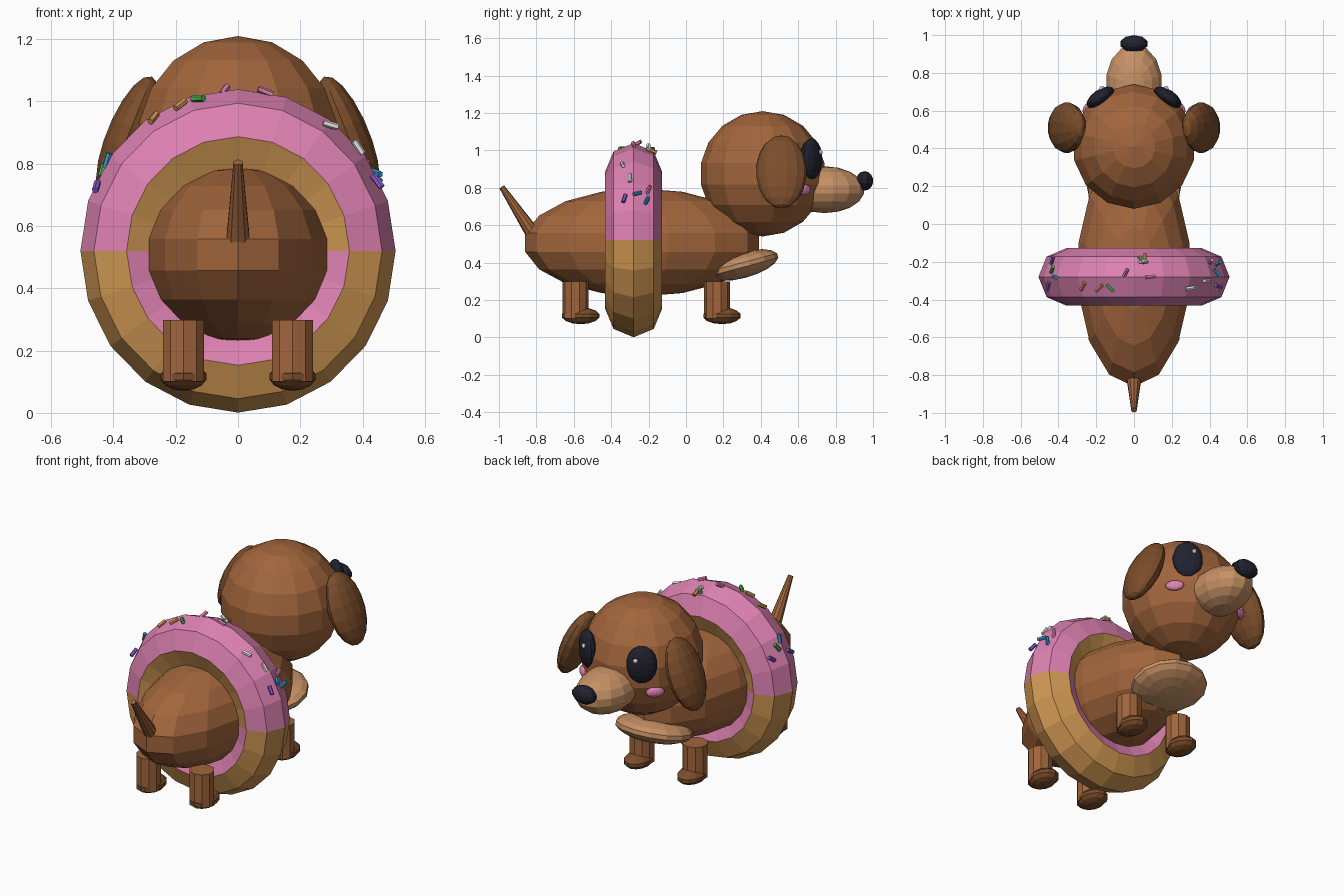
import bpy, math, random
from mathutils import Matrix, Vector, Euler

random.seed(4)
cube = bpy.data.objects.get("Cube")
if cube:
    bpy.data.objects.remove(cube, do_unlink=True)


def material(name, r, g, b):
    m = bpy.data.materials.new(name)
    m.use_nodes = True
    m.diffuse_color = (r, g, b, 1)
    m.node_tree.nodes["Principled BSDF"].inputs["Base Color"].default_value = (r, g, b, 1)
    return m


fur = material("fur_brown", .36, .13, .045)
dark_fur = material("dark_brown", .2, .075, .024)
tan = material("tan", .56, .28, .13)
black = material("near_black", .015, .016, .03)
white = material("white", .85, .85, .85)
pink = material("icing_pink", .72, .22, .44)
dough = material("dough", .63, .31, .085)
green = material("green", .08, .45, .08)
purple = material("purple", .25, .1, .6)
blue = material("blue", .04, .32, .65)


def finish(name, mat, rot=(0, 0, 0)):
    ob = bpy.context.object
    ob.name = ob.data.name = name
    ob.rotation_euler = [math.radians(a) for a in rot]
    ob.data.materials.append(mat)
    return ob


def ball(name, mat, loc, radii, rot=(0, 0, 0), segments=14, rings=9):
    bpy.ops.mesh.primitive_uv_sphere_add(segments=segments, ring_count=rings, radius=1, location=loc)
    ob = finish(name, mat, rot)
    ob.scale = radii
    return ob


def rod(name, mat, start, end, r1, r2, sides=10):
    a, b = Vector(start), Vector(end)
    bpy.ops.mesh.primitive_cone_add(vertices=sides, radius1=r1, radius2=r2,
                                    depth=(b - a).length, location=(a + b) / 2)
    ob = finish(name, mat)
    ob.rotation_euler = (b - a).to_track_quat('Z', 'Y').to_euler()
    return ob


# Body, head and face
ball("body", fur, (0, -.235, .508), (.305, .635, .288))
ball("head", fur, (0, .41, .875), (.33, .335, .335))
ball("muzzle", tan, (0, .74, .79), (.153, .215, .125))
ball("nose", black, (0, .955, .837), (.077, .046, .052), segments=10, rings=7)
ball("chest_patch", tan, (0, .3, .387), (.22, .2, .07), (15, 0, 0))
rod("tail", fur, (0, -.815, .55), (0, -.985, .805), .04, .015)

# Paired parts
for side, s in (("left", 1), ("right", -1)):
    ball(side + "_ear", dark_fur, (s * .355, .51, .885), (.07, .135, .21), (0, -s * 22, 0))
    ball(side + "_eye", black, (s * .178, .67, .955), (.085, .042, .11), (0, 0, -s * 34))
    ball(side + "_eye_shine", white, (s * .17, .717, .99), (.014, .014, .014), segments=8, rings=6)
    ball(side + "_cheek", pink, (s * .235, .627, .79), (.053, .022, .03), (0, 0, -s * 47),
         segments=12, rings=7)
    for end, y in (("front", .165), ("back", -.59)):
        rod(f"{end}_{side}_leg", fur, (s * .175, y, .1), (s * .175, y, .298), .07, .07)
        ball(f"{end}_{side}_foot", dark_fur, (s * .175, y + .027, .116), (.075, .102, .045),
             segments=12, rings=7)

# Doughnut ring: icing on the upward faces, dough on the rest
RING, TUBE, RING_Y, RING_Z = .367, .152, -.28, .52
bpy.ops.mesh.primitive_torus_add(major_segments=20, minor_segments=8,
                                 major_radius=RING, minor_radius=TUBE)
ring = finish("doughnut", dough)
ring.data.materials.append(pink)
ring.data.transform(Matrix.Rotation(math.pi / 2, 4, 'X'))
ring.data.transform(Matrix.Diagonal((.975, 1, 1, 1)))
ring.data.update()
ring.location = (0, RING_Y, RING_Z)
for face in ring.data.polygons:
    face.material_index = int(face.normal.z > 0)

# Sprinkles: degrees from the top of the ring, offset across it, colour
sprinkles = [
    (-66, -.05, purple), (-65, .09, purple), (-60, .04, green), (-56, 0, blue),
    (-33, -.05, dough), (-22, -.06, dough), (-15, -.06, green), (-5, .02, pink),
    (5, .09, green), (6, .08, white), (7, .1, dough), (10, 0, pink),
    (37, -.06, white), (50, -.02, white), (57, .08, pink), (61, .02, blue),
    (64, -.05, purple), (65, .07, blue),
]
for i, (deg, across, mat) in enumerate(sprinkles):
    a = math.radians(deg)
    r = RING + math.sqrt(TUBE ** 2 - across ** 2)
    centre = Vector((.975 * r * math.sin(a), RING_Y + across, RING_Z + r * math.cos(a)))
    half = Vector((random.uniform(-1, 1), random.uniform(-1, 1), random.uniform(-.4, .4)))
    half.rotate(Euler((0, a, 0)))
    half = half.normalized() * .025
    rod(f"sprinkle_{i}", mat, centre - half, centre + half, .011, .011, 6)
